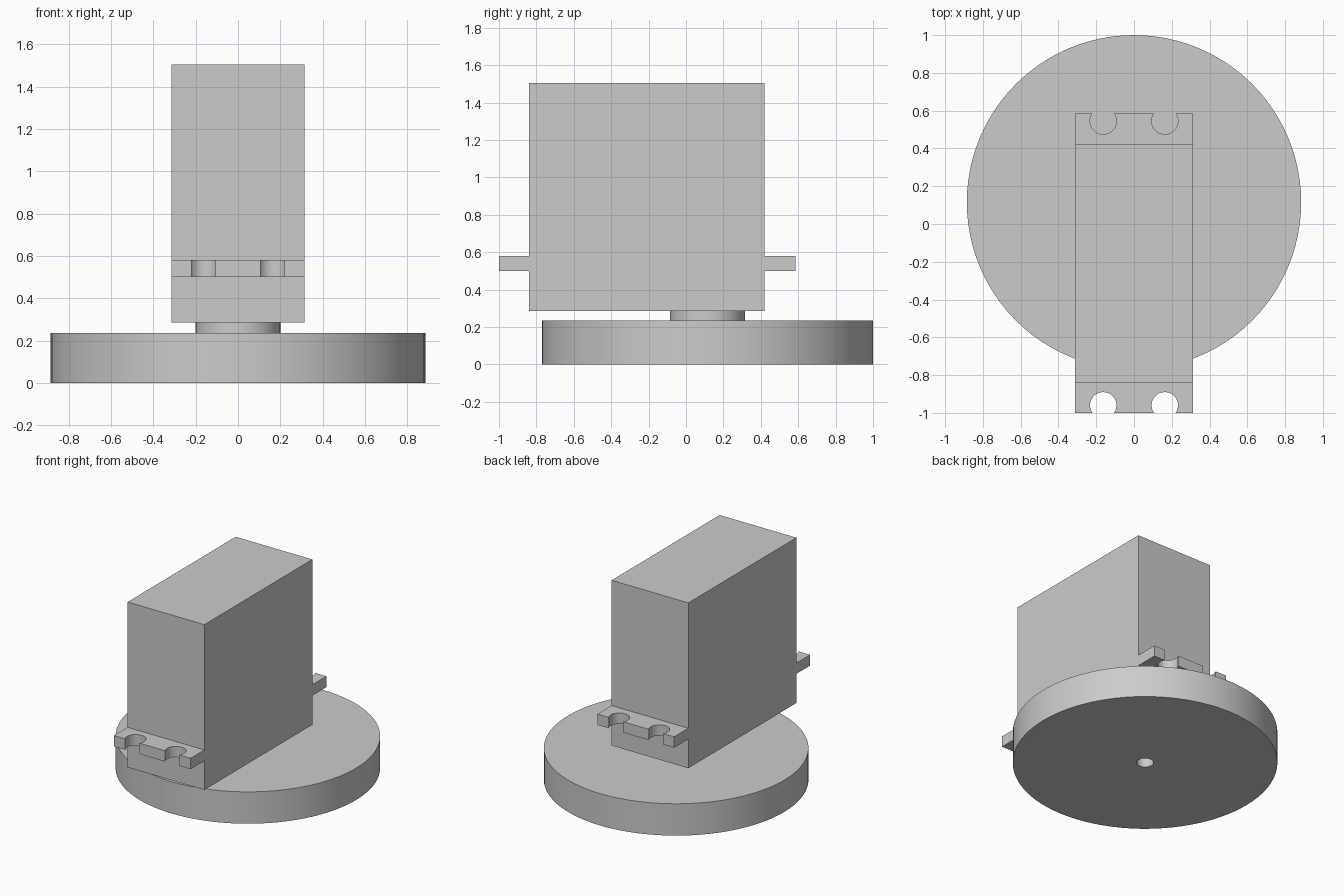
import bpy, bmesh, math
from mathutils import Matrix, Vector

cube = bpy.data.objects.get("Cube")
if cube:
    bpy.data.objects.remove(cube, do_unlink=True)

# Single plain grey material
grey = bpy.data.materials.new("plain_grey")
grey.use_nodes = True
colour = (0.6, 0.6, 0.6, 1)
grey.diffuse_color = colour
grey.node_tree.nodes["Principled BSDF"].inputs["Base Color"].default_value = colour

AXIS_Y = 0.115
HALF_W = 0.313
BODY_FRONT, BODY_BACK = -0.84, 0.42
WHEEL_TOP, BODY_BOTTOM, BODY_TOP = 0.235, 0.285, 1.505


def finish(name, bm, location=(0, 0, 0)):
    bmesh.ops.recalc_face_normals(bm, faces=bm.faces)
    mesh = bpy.data.meshes.new(name)
    bm.to_mesh(mesh)
    bm.free()
    mesh.materials.append(grey)
    obj = bpy.data.objects.new(name, mesh)
    obj.location = location
    bpy.context.collection.objects.link(obj)
    bpy.ops.object.select_all(action="DESELECT")
    obj.select_set(True)
    bpy.context.view_layer.objects.active = obj
    bpy.ops.object.shade_smooth_by_angle(angle=math.radians(30))
    return obj


def lathe(name, profile, steps=96):
    """Turn a closed (radius, height) loop about the wheel axis."""
    bm = bmesh.new()
    verts = [bm.verts.new((r, 0, z)) for r, z in profile]
    edges = [bm.edges.new((v, verts[i - 1])) for i, v in enumerate(verts)]
    bmesh.ops.spin(bm, geom=verts + edges, cent=(0, 0, 0), axis=(0, 0, 1),
                   angle=math.tau, steps=steps, use_merge=True)
    bmesh.ops.remove_doubles(bm, verts=bm.verts, dist=1e-4)
    return finish(name, bm, (0, AXIS_Y, 0))


def mounting_tab(name, root, side, depth):
    """Flat ear with two round notches open to its outer edge."""
    radius, inset, hole_x = 0.07, 0.04, 0.163
    start = math.asin(inset / radius)
    outline = [(-HALF_W, 0), (-HALF_W, depth)]
    for cx in (-hole_x, hole_x):
        for i in range(25):
            a = math.pi - start + (math.pi + 2 * start) * i / 24
            outline.append((cx + radius * math.cos(a),
                            depth - inset + radius * math.sin(a)))
    outline += [(HALF_W, depth), (HALF_W, 0)]
    bm = bmesh.new()
    face = bm.faces.new([bm.verts.new((x, root + side * y, 0.5)) for x, y in outline])
    up = bmesh.ops.extrude_face_region(bm, geom=[face])["geom"]
    bmesh.ops.translate(bm, vec=(0, 0, 0.08),
                        verts=[v for v in up if isinstance(v, bmesh.types.BMVert)])
    return finish(name, bm)


# Wheel with a small centre bore
lathe("wheel", [(0.057, 0), (0.885, 0), (0.885, WHEEL_TOP), (0.057, WHEEL_TOP)])

# Shaft collar between wheel and motor
bm = bmesh.new()
bmesh.ops.create_cone(bm, cap_ends=True, segments=64, radius1=0.2, radius2=0.2,
                      depth=BODY_BOTTOM - WHEEL_TOP)
finish("shaft_collar", bm, (0, AXIS_Y, (BODY_BOTTOM + WHEEL_TOP) / 2))

# Motor housing
bm = bmesh.new()
centre = Vector((0, (BODY_FRONT + BODY_BACK) / 2, (BODY_BOTTOM + BODY_TOP) / 2))
size = (2 * HALF_W, BODY_BACK - BODY_FRONT, BODY_TOP - BODY_BOTTOM)
bmesh.ops.create_cube(bm, size=1,
                      matrix=Matrix.Translation(centre) @ Matrix.Diagonal((*size, 1)))
finish("motor_housing", bm)

# Notched ears at the front and back
mounting_tab("front_mounting_tab", BODY_FRONT, -1, 0.16)
mounting_tab("back_mounting_tab", BODY_BACK, 1, 0.165)
